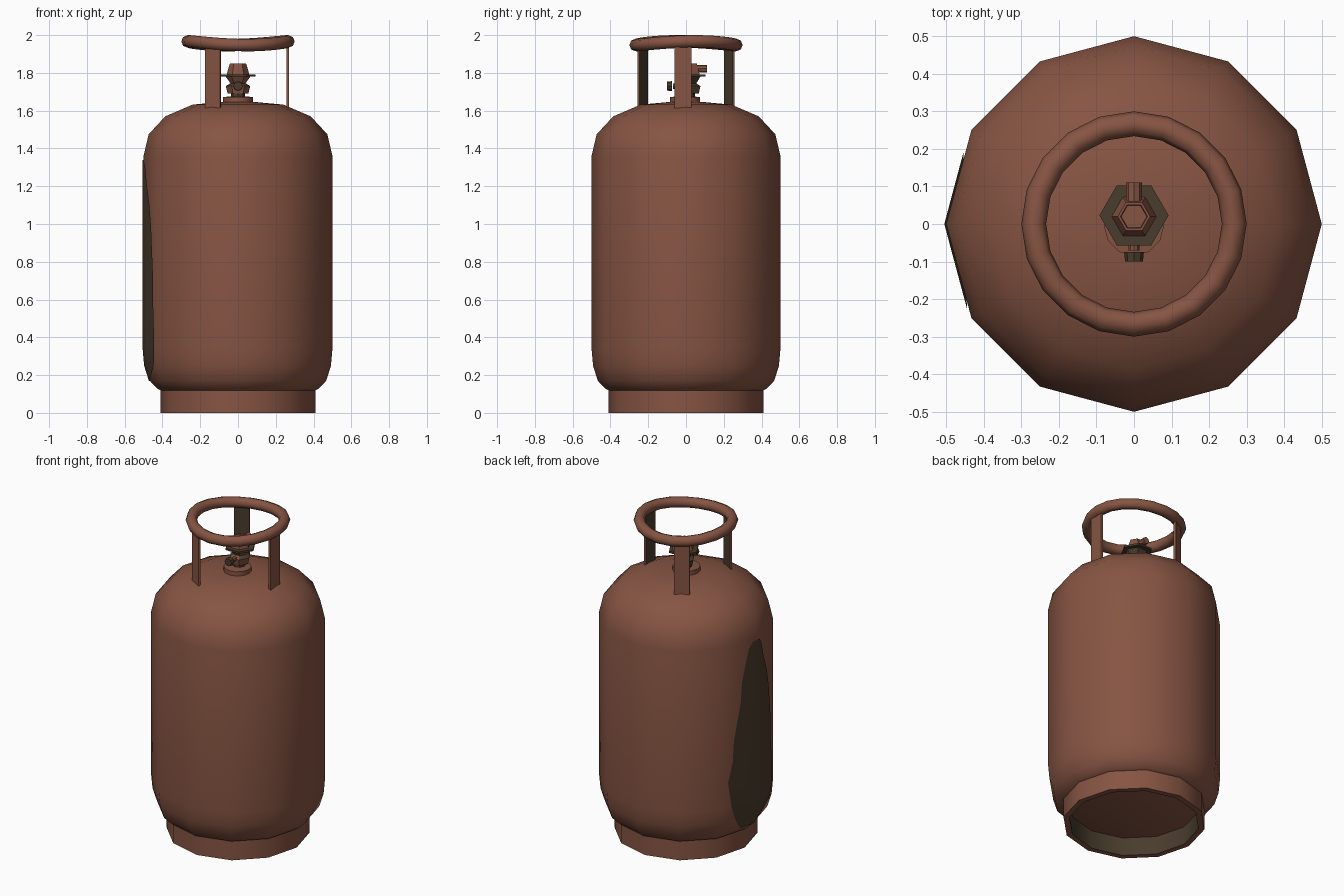
import bpy, bmesh, math
from mathutils import Vector, Matrix

if "Cube" in bpy.data.objects:
    bpy.data.objects.remove(bpy.data.objects["Cube"])

def material(name, rgb):
    m = bpy.data.materials.new(name)
    m.diffuse_color = (*rgb, 1)
    m.use_nodes = True
    m.node_tree.nodes["Principled BSDF"].inputs["Base Color"].default_value = m.diffuse_color
    return m

BROWN = material("red_brown_paint", (0.24, 0.09, 0.056))
DARK = material("dark_olive_grime", (0.066, 0.045, 0.026))

def finish(name, bm, smooth=40, fix=True):
    """Turn a bmesh into an object with both materials."""
    if fix:
        bmesh.ops.recalc_face_normals(bm, faces=bm.faces)
    me = bpy.data.meshes.new(name)
    bm.to_mesh(me)
    bm.free()
    ob = bpy.data.objects.new(name, me)
    bpy.context.collection.objects.link(ob)
    me.materials.append(BROWN)
    me.materials.append(DARK)
    bpy.ops.object.select_all(action='DESELECT')
    ob.select_set(True)
    bpy.context.view_layer.objects.active = ob
    bpy.ops.object.shade_smooth_by_angle(angle=math.radians(smooth))
    return ob

def lathe(name, profile, n=12, matrix=Matrix(), dark=lambda f: False, smooth=40, loop=False):
    """Revolve (radius, height) points; the ends are capped unless it is a loop."""
    bm = bmesh.new()
    rings = [[bm.verts.new((r * math.cos(2 * math.pi * i / n),
                            r * math.sin(2 * math.pi * i / n), z)) for i in range(n)]
             for r, z in profile]
    pairs = list(zip(rings, rings[1:])) + ([(rings[-1], rings[0])] if loop else [])
    for a, b in pairs:
        for i in range(n):
            j = (i + 1) % n
            bm.faces.new((a[i], a[j], b[j], b[i]))
    if not loop:
        bm.faces.new(rings[0])
        bm.faces.new(rings[-1])
    bmesh.ops.recalc_face_normals(bm, faces=bm.faces)
    for f in bm.faces:
        f.material_index = int(dark(f))
    bm.transform(matrix)
    return finish(name, bm, smooth)

# Tank body
TANK = [(0.40, 0.115), (0.425, 0.127), (0.467, 0.17), (0.492, 0.25), (0.5, 0.34), (0.5, 1.36),
        (0.473, 1.475), (0.385, 1.57), (0.24, 1.632), (0.1, 1.645)]
lathe("tank_body", TANK)

# Foot ring with grimy inner wall
def inward(f):
    c = f.calc_center_median()
    return abs(f.normal.z) < 0.5 and f.normal.x * c.x + f.normal.y * c.y < 0
lathe("foot_ring", [(0.41, 0), (0.41, 0.13), (0.375, 0.13), (0.375, 0)], dark=inward, loop=True)

# Grime patch: thin skin over the tank's flat sides, rows of (z, start angle, end angle)
def tank_radius(z, deg):
    for (r0, z0), (r1, z1) in zip(TANK, TANK[1:]):
        if z0 <= z <= z1:
            r = r0 + (r1 - r0) * (z - z0) / (z1 - z0)
            return r * math.cos(math.pi / 12) / math.cos(math.radians(deg % 30 - 15))

ROWS = [(0.17, 168, 181), (0.25, 161, 203), (0.34, 157, 207), (0.5, 154, 206), (0.62, 158, 204),
        (0.75, 159, 204), (0.98, 165, 200), (1.1, 166, 196), (1.2, 169, 190), (1.3, 172, 186),
        (1.34, 176, 182)]
bm = bmesh.new()
previous = None
for z, a0, a1 in ROWS:
    angles = [a0 + (180 - a0) * i / 3 for i in range(3)] + [180 + (a1 - 180) * i / 3 for i in range(4)]
    row = []
    for a in angles:
        r = tank_radius(z, a) + 0.005
        row.append(bm.verts.new((r * math.cos(math.radians(a)), r * math.sin(math.radians(a)), z)))
    if previous:
        for i in range(6):
            bm.faces.new((previous[i], previous[i + 1], row[i + 1], row[i])).material_index = 1
    previous = row
finish("grime_patch", bm, fix=False)

# Hand ring: slightly saddle-shaped tube
bm = bmesh.new()
N, M, R, T = 20, 8, 0.267, 0.033
loops = []
for i in range(N):
    a = 2 * math.pi * i / N
    lift = 1.957 + 0.01 * math.cos(2 * (a - math.radians(10)))
    loops.append([bm.verts.new(((R + T * math.cos(b)) * math.cos(a), (R + T * math.cos(b)) * math.sin(a),
                                lift + T * math.sin(b)))
                  for b in (2 * math.pi * k / M for k in range(M))])
for i in range(N):
    p, q = loops[i], loops[(i + 1) % N]
    for k in range(M):
        bm.faces.new((p[k], q[k], q[(k + 1) % M], p[(k + 1) % M]))
finish("hand_ring", bm, 80)

# Three straps holding the ring, dark on the inside
for i, (deg, shift) in enumerate([(0, -0.015), (120, 0), (240, 0)]):
    bm = bmesh.new()
    bmesh.ops.create_cube(bm, size=1)
    for v in bm.verts:
        v.co = Vector((0.264 + v.co.x * 0.014, shift + v.co.y * 0.09, 1.775 + v.co.z * 0.33))
    bm.normal_update()
    for f in bm.faces:
        f.material_index = int(f.normal.x < -0.5)
    bm.transform(Matrix.Rotation(math.radians(deg), 4, 'Z'))
    finish(f"ring_strap_{i + 1}", bm)

# Valve stack
def at(y, z):
    return Matrix.Translation((0, y, z))
def along_y(y, z):
    return at(y, z) @ Matrix.Rotation(-math.pi / 2, 4, 'X')

lathe("valve_base", [(0.06, 1.63), (0.08, 1.645), (0.08, 1.672), (0.045, 1.675)], matrix=at(-0.005, 0))
lathe("valve_neck", [(0.038, 1.67), (0.038, 1.70)], 8, at(0.01, 0), dark=lambda f: True)
lathe("valve_body", [(0.055, 1.69), (0.065, 1.73), (0.04, 1.745), (0.065, 1.78)], 6, at(0.02, 0),
      dark=lambda f: f.normal.y > -0.3)
lathe("valve_flange", [(0.092, 1.78), (0.092, 1.792)], 6, at(0.023, 0), dark=lambda f: True)
lathe("valve_cap", [(0.06, 1.79), (0.055, 1.81), (0.043, 1.85), (0.036, 1.85), (0.034, 1.835)], 6, at(0.02, 0))
# Outlet nozzle to the back and bleed knob to the front
lathe("valve_outlet", [(0.021, 0), (0.021, 0.06)], 8, along_y(0.05, 1.822))
lathe("bleed_stem", [(0.014, 0), (0.014, 0.06)], 8, along_y(-0.07, 1.73))
lathe("bleed_knob", [(0.024, 0), (0.026, 0.025)], 8, along_y(-0.1, 1.73), dark=lambda f: True)
